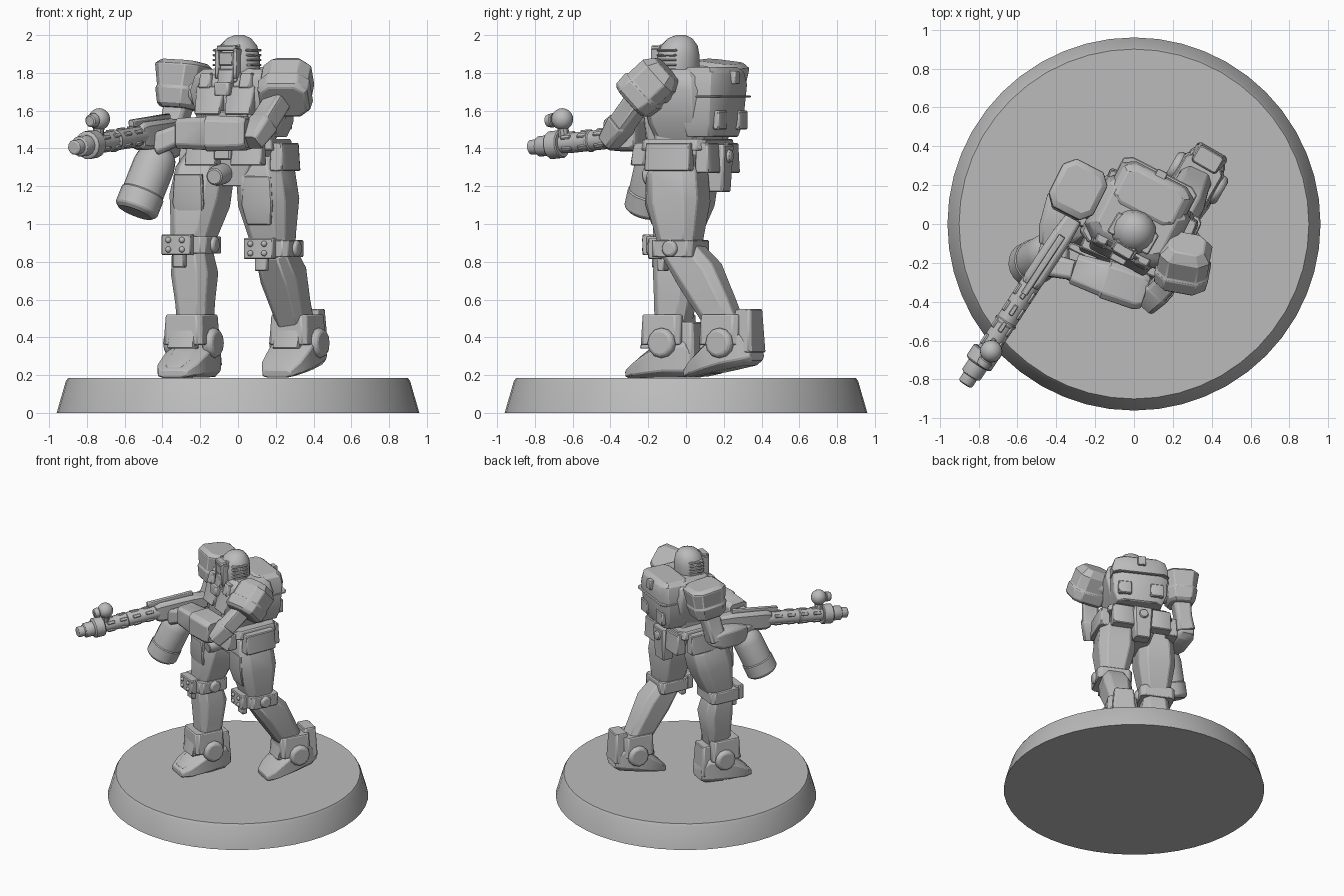
import bpy, bmesh, math
from mathutils import Vector, Matrix

cube = bpy.data.objects.get("Cube")
if cube:
    bpy.data.objects.remove(cube, do_unlink=True)

grey = bpy.data.materials.new("plain grey")
grey.use_nodes = True
GREY = (0.5, 0.5, 0.5, 1)
grey.diffuse_color = GREY
grey.node_tree.nodes["Principled BSDF"].inputs["Base Color"].default_value = GREY
UP = Vector((0, 0, 1))


def finish(name, bm, bevel=0.0):
    bmesh.ops.recalc_face_normals(bm, faces=bm.faces)
    mesh = bpy.data.meshes.new(name)
    bm.to_mesh(mesh)
    bm.free()
    mesh.materials.append(grey)
    ob = bpy.data.objects.new(name, mesh)
    bpy.context.collection.objects.link(ob)
    bpy.ops.object.select_all(action="DESELECT")
    ob.select_set(True)
    bpy.context.view_layer.objects.active = ob
    bpy.ops.object.shade_smooth_by_angle(angle=math.radians(32))
    if bevel:
        mod = ob.modifiers.new("edge bevel", "BEVEL")
        mod.width, mod.segments, mod.limit_method = bevel, 1, "ANGLE"
        mod.angle_limit = math.radians(40)
    return ob


def loft(name, p0, p1, rings, fwd, sides=0, chamfer=0.7, bevel=0.006):
    """Sections along p0-p1; ring = (t, half width, half depth, depth offset)."""
    p0, p1 = Vector(p0), Vector(p1)
    axis = (p1 - p0).normalized()
    side = axis.cross(Vector(fwd)).normalized()
    front = side.cross(axis)
    if sides:
        sec = [(math.cos(math.tau * i / sides), math.sin(math.tau * i / sides)) for i in range(sides)]
    else:
        c = chamfer
        sec = [(1, -c), (1, c), (c, 1), (-c, 1), (-1, c), (-1, -c), (-c, -1), (c, -1)]
    bm = bmesh.new()
    loops = []
    for t, w, d, *off in rings:
        mid = p0.lerp(p1, t) + front * (off[0] if off else 0)
        loops.append([bm.verts.new(mid + side * u * w + front * v * d) for u, v in sec])
    for a, b in zip(loops, loops[1:]):
        for i in range(len(sec)):
            j = (i + 1) % len(sec)
            bm.faces.new((a[i], a[j], b[j], b[i]))
    bm.faces.new(loops[0])
    bm.faces.new(loops[-1])
    return finish(name, bm, bevel)


def ball(name, centre, r, squash=(1, 1, 1)):
    bm = bmesh.new()
    bmesh.ops.create_uvsphere(bm, u_segments=16, v_segments=10, radius=r,
                              matrix=Matrix.Translation(centre) @ Matrix.Diagonal((*squash, 1)))
    return finish(name, bm)


class Frame:
    """Local frame turned about z; local -y is forward."""

    def __init__(self, x, y, yaw):
        self.m = Matrix.Translation((x, y, 0)) @ Matrix.Rotation(math.radians(yaw), 4, "Z")
        self.fwd = self.m.to_3x3() @ Vector((0, -1, 0))
        self.right = self.m.to_3x3() @ Vector((1, 0, 0))

    def __call__(self, x, y, z):
        return self.m @ Vector((x, y, z))

    def block(self, name, x, y, z0, z1, w, d, top=(1, 1), lean=0, chamfer=0.8):
        return loft(name, self(x, y, z0), self(x, y, z1),
                    [(0, w, d), (1, w * top[0], d * top[1], lean)], self.fwd, chamfer=chamfer)

    def disc(self, name, a, b, r, sides=16):
        return loft(name, self(*a), self(*b), [(0, r, r), (0.7, r, r), (1, r * .8, r * .8)], UP, sides)


# Round display base
loft("display_base", (0, 0, 0), (0, 0, 0.185),
     [(0, .96, .96), (0.9, .912, .912), (1, .9, .9)], (0, -1, 0), 48, bevel=0)

# Torso, backpack and collar
T = Frame(0, -.02, -27)
loft("torso", T(0, .04, 1.44), T(0, .04, 1.82),
     [(0, .15, .14), (.25, .2, .17), (.7, .24, .19), (.9, .22, .17), (1, .18, .13)], T.fwd)
loft("backpack", T(0, .18, 1.46), T(0, .18, 1.83),
     [(0, .17, .09), (.2, .2, .11), (.75, .21, .13), (.93, .19, .12), (1, .16, .09)], T.fwd)
T.block("backpack_seam", 0, .19, 1.67, 1.68, .213, .133)
T.block("backpack_hook", 0, .3, 1.74, 1.81, .03, .03)
for s, side in ((1, "left"), (-1, "right")):
    T.block(side + "_chest_plate", s * .09, -.14, 1.58, 1.73, .075, .06, (1.1, .6), -.02)
    T.block(side + "_collar", s * .12, -.07, 1.72, 1.8, .04, .1, (.8, .8))
    T.block(side + "_backpack_vent", s * .12, .285, 1.5, 1.6, .05, .02)
T.block("belly", 0, -.08, 1.44, 1.6, .11, .09, (1.2, 1.1))
T.block("chin_plate", 0, -.16, 1.68, 1.75, .045, .04)

# Helmet with framed visor and side louvres
H = Frame(0, -.04, -30)
loft("helmet", H(0, 0, 1.72), H(0, 0, 2),
     [(0, .1, .09), (.2, .118, .11), (.6, .118, .112), (.8, .1, .098, -.005),
      (.94, .065, .065, -.01), (1, .025, .025, -.015)], H.fwd, 16)
H.block("face_plate", 0, -.09, 1.75, 1.95, .065, .035, (.85, .6), -.02)
H.block("visor", 0, -.127, 1.84, 1.91, .042, .006)
H.block("visor_brow", 0, -.11, 1.915, 1.945, .055, .03)
H.block("mouth_guard", 0, -.12, 1.74, 1.82, .045, .03, (1, .6))
for s, side in ((1, "left"), (-1, "right")):
    H.block(side + "_visor_frame", s * .055, -.105, 1.77, 1.93, .012, .03)
    H.block(side + "_cheek", s * .085, -.06, 1.73, 1.8, .025, .05)
    for k in range(5):
        z = 1.81 + k * .026
        H.block(side + "_louvre", s * .1, -.01, z, z + .012, .022, .06)

# Shoulder shells
loft("left_shoulder", (.24, -.29, 1.645), (.275, -.1, 1.82),
     [(0, .115, .1), (.08, .135, .12), (.35, .14, .125), (.38, .13, .115),
      (.8, .13, .115), (1, .09, .08)], UP, chamfer=.6)
loft("right_shoulder", (-.31, .16, 1.61), (-.285, .18, 1.86),
     [(0, .085, .1), (.08, .1, .12), (.4, .115, .135), (.43, .108, .128),
      (.9, .13, .14), (1, .105, .11)], T.fwd, chamfer=.6)
T.disc("shoulder_axle", (-.3, 0, 1.7), (.3, 0, 1.7), .07)

# Left arm reaching across to the gun
loft("left_upper_arm", (.24, -.22, 1.7), (.07, -.41, 1.43),
     [(0, .06, .06), (.6, .06, .06), (.63, .07, .065), (1, .055, .05)], UP)
loft("left_forearm", (.06, -.355, 1.48), (-.31, -.23, 1.48),
     [(0, .085, .08), (.1, .1, .09), (.55, .1, .095), (.58, .092, .088), (1, .08, .08)], UP)
loft("left_hand", (-.3, -.24, 1.48), (-.44, -.21, 1.42), [(0, .05, .05), (1, .06, .06)], UP)

# Right arm holding the grip
loft("right_upper_arm", (-.3, .17, 1.68), (-.37, .14, 1.42), [(0, .07, .07), (.6, .06, .065), (1, .07, .07)], T.fwd)
loft("right_forearm", (-.36, .19, 1.43), (-.43, -.11, 1.41),
     [(0, .05, .045), (.2, .075, .075), (.7, .08, .08), (1, .06, .06)], UP)
loft("right_hand", (-.43, -.09, 1.41), (-.45, -.18, 1.42), [(0, .045, .055), (1, .05, .05)], UP)

# Long gun
G0, G1 = Vector((-.87, -.825, 1.405)), Vector((-.31, .03, 1.5))
aim = (G1 - G0).normalized()
gside = aim.cross(UP).normalized()
gup = gside.cross(aim)


def gun(name, t0, t1, r, sides=14):
    return loft(name, G0.lerp(G1, t0), G0.lerp(G1, t1), [(0, r * .9, r * .9), (.12, r, r), (1, r, r)], UP, sides)


gun("muzzle_tip", 0, .07, .04)
gun("muzzle_brake", .05, .14, .055)
gun("muzzle_collar", .12, .2, .075)
gun("barrel_shroud", .19, .64, .054)
gun("shroud_band", .36, .385, .06)
loft("receiver", G0.lerp(G1, .6), G1, [(0, .045, .06), (.1, .055, .075), (.7, .055, .07), (1, .045, .05)], UP)
loft("top_rail", G0.lerp(G1, .55), G0.lerp(G1, .9), [(0, .018, .02, .075), (1, .018, .02, .075)], UP)
for k in range(4):
    for a in (-55, 0, 55, 125, 235):
        out = gup * math.cos(math.radians(a)) + gside * math.sin(math.radians(a))
        m = G0.lerp(G1, .25 + k * .1) + out * .053
        loft("shroud_rib", m - aim * .03, m + aim * .03, [(0, .012, .008), (1, .012, .008)], out)
ball("scope_ball", (-.735, -.655, 1.555), .058)
loft("scope_mount", (-.745, -.64, 1.43), (-.735, -.655, 1.53), [(0, .03, .03), (1, .03, .03)], aim, 10)
loft("scope_lens", (-.76, -.7, 1.55), (-.785, -.735, 1.545), [(0, .04, .04), (1, .032, .032)], UP, 12)

# Ammunition drum below the gun
loft("ammo_drum", (-.41, -.14, 1.4), (-.545, -.215, 1.06),
     [(0, .07, .07), (.1, .1, .1), (.25, .112, .112), (.68, .112, .112), (.7, .118, .118),
      (.95, .118, .118), (1, .095, .095)], (0, -1, 0), 20)

# Pelvis, belt and skirt plates
P = Frame(.0, -.01, -22)
P.block("waist", 0, .02, 1.36, 1.5, .16, .14)
P.block("belt", 0, .02, 1.39, 1.45, .25, .19, (.95, .95))
P.block("pelvis", 0, .02, 1.2, 1.4, .09, .13, (1.8, 1.2))
for s, side in ((1, "left"), (-1, "right")):
    P.block(side + "_front_skirt", s * .13, -.18, 1.31, 1.43, .09, .045, (.95, .8), -.01)
    P.block(side + "_side_skirt", s * .26, .02, 1.28, 1.43, .045, .13, (.8, .95))
    P.block(side + "_rear_skirt", s * .14, .19, 1.27, 1.43, .085, .045, (.95, .8))
P.block("belt_buckle", 0, -.19, 1.34, 1.44, .05, .04)
P.block("rear_flap", 0, .2, 1.17, 1.42, .06, .045, (1.25, 1.3))
P.disc("groin_nozzle", (-.04, -.1, 1.27), (-.04, -.24, 1.25), .055)
P.disc("rear_port", (0, .22, 1.36), (0, .275, 1.36), .035)


def leg(side, hip, knee, ankle, yaw):
    """Thigh, bolted knee guard and shin."""
    K = Frame(knee[0], knee[1], yaw)
    z = knee[2]
    loft(side + "_thigh", knee, hip,
         [(0, .1, .1), (.15, .11, .115), (.5, .14, .15), (.8, .135, .145), (1, .1, .11)], K.fwd, chamfer=.6)
    mid = Vector(knee).lerp(Vector(hip), .5) + K.fwd * .14
    loft(side + "_thigh_plate", mid - UP * .12, mid + UP * .14,
         [(0, .07, .02, -.03), (.4, .09, .02), (1, .08, .02)], K.fwd)
    K.block(side + "_knee_band", 0, 0, z - .045, z + .045, .13, .12)
    K.block(side + "_knee_guard", -.02, -.13, z - .055, z + .055, .085, .035)
    K.block(side + "_knee_tab", -.02, -.11, z - .12, z - .04, .035, .02)
    for i in (-.06, .02):
        for j in (-.025, .025):
            ball(side + "_knee_bolt", K(i, -.165, z + j), .016)
    K.disc(side + "_knee_hub", (.1, 0, z), (.15, 0, z), .045)
    loft(side + "_shin", ankle, knee,
         [(0, .085, .085), (.3, .09, .1, -.01), (.65, .108, .115, -.02), (1, .09, .095)], K.fwd, chamfer=.6)


def foot(side, x, y, yaw, lift):
    """Boot with toe cap, heel, ankle cuff and hub discs."""
    B = Frame(x, y, yaw)
    loft(side + "_boot", B(0, .19, .19 + lift), B(0, -.22, .185),
         [(0, .075, .05, .07), (.12, .1, .1, .1), (.4, .125, .1, .1), (.62, .13, .075, .075),
          (.85, .12, .045, .045), (1, .085, .022, .022)], UP, chamfer=.65)
    loft(side + "_toe_cap", B(0, -.06, .2), B(0, -.2, .19),
         [(0, .08, .07, .08), (.6, .075, .05, .05), (1, .05, .03, .03)], UP)
    B.block(side + "_heel_guard", 0, .13, .25 + lift, .48 + lift, .09, .06, (.8, .8))
    B.block(side + "_ankle_cuff", 0, 0, .36, .52, .12, .12, (.9, .95))
    B.block(side + "_instep_plate", 0, -.1, .34, .49, .08, .04, (.9, .6), -.02)
    for s in (1, -1):
        B.disc(side + "_ankle_hub", (s * .09, .02, .37), (s * .15, .02, .37), .08, 12)


leg("right", (-.16, .03, 1.36), (-.245, -.06, .89), (-.225, -.07, .45), -25)
leg("left", (.135, -.05, 1.36), (.19, -.03, .87), (.315, .23, .43), -25)
foot("right", -.245, -.09, -28, 0)
foot("left", .315, .22, -30, .07)
